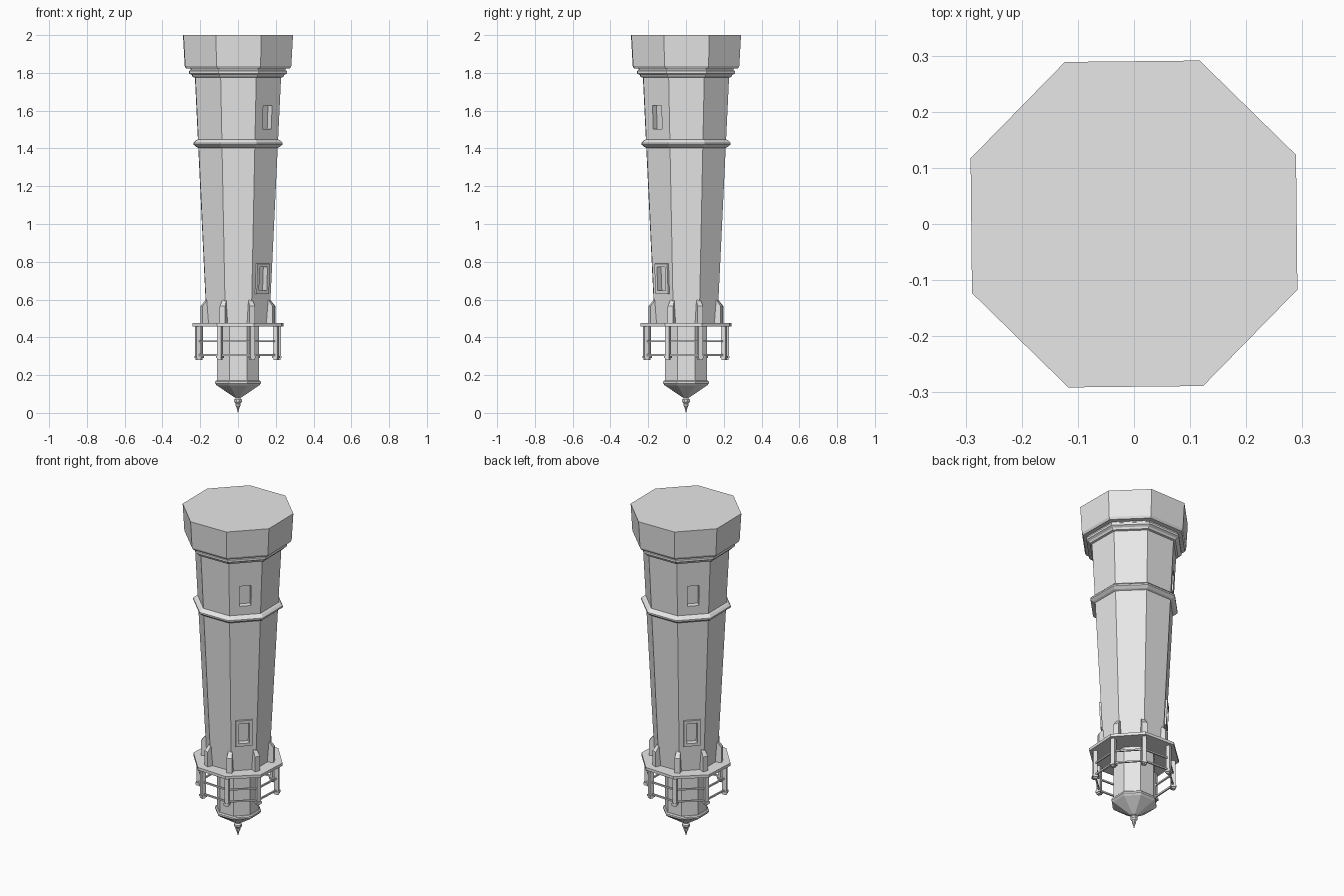
import bpy, bmesh
from math import cos, sin, pi, radians
from mathutils import Matrix

cube = bpy.data.objects.get("Cube")
if cube:
    bpy.data.objects.remove(cube, do_unlink=True)

stone = bpy.data.materials.new("grey_stone")
stone.use_nodes = True
stone.diffuse_color = (0.8, 0.8, 0.8, 1)
stone.node_tree.nodes["Principled BSDF"].inputs["Base Color"].default_value = (0.8, 0.8, 0.8, 1)

TURN = radians(0.6)        # slight twist of the tower
RAIL_TURN = radians(-3)    # twist of the gallery
STEP = pi / 4


def finish(name, bm):
    bmesh.ops.recalc_face_normals(bm, faces=bm.faces)
    mesh = bpy.data.meshes.new(name)
    bm.to_mesh(mesh)
    bm.free()
    mesh.materials.append(stone)
    obj = bpy.data.objects.new(name, mesh)
    bpy.context.collection.objects.link(obj)
    return obj


def octagon_stack(name, profile, turn=TURN):
    """Closed eight-sided body from (half width across flats, height) pairs."""
    bm = bmesh.new()
    rings = []
    for width, z in profile:
        r = width / cos(pi / 8)
        rings.append([bm.verts.new((r * cos(turn + (i + 0.5) * STEP),
                                    r * sin(turn + (i + 0.5) * STEP), z)) for i in range(8)])
    for a, b in zip(rings, rings[1:]):
        for i in range(8):
            j = (i + 1) % 8
            bm.faces.new((a[i], a[j], b[j], b[i]))
    bm.faces.new(rings[0])
    bm.faces.new(rings[-1])
    return finish(name, bm)


def add_box(bm, angle, radius, z, size, tilt=0, shift=(0, 0, 0)):
    """Box with size (radial, sideways, up), placed outward at an angle."""
    m = (Matrix.Rotation(angle, 4, 'Z') @ Matrix.Translation((radius, 0, z))
         @ Matrix.Rotation(tilt, 4, 'Y') @ Matrix.Translation(shift)
         @ Matrix.Diagonal((*size, 1)))
    bmesh.ops.create_cube(bm, size=1, matrix=m)


def wall(z):
    return 0.165 + 0.0475 * (z - 0.47)


# Tower: wide foot, mouldings, tapering shaft and belt
tower = octagon_stack("tower", [
    (0.29, 2.0), (0.281, 1.837), (0.274, 1.824), (0.25, 1.822), (0.25, 1.815),
    (0.257, 1.81), (0.257, 1.797), (0.244, 1.789), (0.238, 1.778),
    (wall(1.775), 1.775), (wall(1.448), 1.448), (0.222, 1.443), (0.235, 1.43),
    (0.235, 1.421), (0.22, 1.408), (wall(1.403), 1.403), (wall(0.465), 0.465)])

# Window recesses and frames on two opposite slanting faces
TILT = 0.0475
cut, frames = bmesh.new(), bmesh.new()
for angle in (TURN - STEP, TURN + 3 * STEP):
    add_box(cut, angle, wall(1.565), 1.565, (0.06, 0.066, 0.125), TILT)
    add_box(cut, angle, wall(0.71), 0.71, (0.04, 0.058, 0.125), TILT)
    for s in (-1, 1):
        add_box(frames, angle, wall(0.71), 0.71, (0.022, 0.018, 0.16), TILT, (0, s * 0.038, 0))
        add_box(frames, angle, wall(0.71), 0.71, (0.022, 0.058, 0.018), TILT, (0, 0, s * 0.071))
finish("lower_window_frames", frames)
cutter = finish("window_cutter", cut)
cutter.hide_render = True
mod = tower.modifiers.new("windows", 'BOOLEAN')
mod.operation, mod.solver, mod.object = 'DIFFERENCE', 'EXACT', cutter
bpy.context.view_layer.objects.active = tower
bpy.ops.object.modifier_apply(modifier=mod.name)
bpy.data.objects.remove(cutter, do_unlink=True)

# Brackets on the shaft corners, sloping back to the wall
bm = bmesh.new()
for i in range(8):
    rot = Matrix.Rotation(radians(-1) + (i + 0.5) * STEP, 4, 'Z')
    outline = [(0.165, 0.47), (0.207, 0.47), (0.207, 0.565), (0.18, 0.598), (0.165, 0.598)]
    sides = [[bm.verts.new((x, s * (0.016 if z < 0.58 else 0.011), z)) for x, z in outline]
             for s in (-1, 1)]
    n = len(outline)
    new = [bm.faces.new(side) for side in sides]
    for k in range(n):
        j = (k + 1) % n
        new.append(bm.faces.new((sides[0][k], sides[0][j], sides[1][j], sides[1][k])))
    bmesh.ops.transform(bm, matrix=rot, verts=sides[0] + sides[1])
finish("brackets", bm)

# Gallery deck, posts and rails
octagon_stack("gallery_deck", [(0.237, 0.475), (0.237, 0.458)], RAIL_TURN)
posts, rails = bmesh.new(), bmesh.new()
R = 0.224
for i in range(8):
    corner = RAIL_TURN + (i + 0.5) * STEP
    add_box(posts, corner, R, 0.375, (0.024, 0.024, 0.17))
    add_box(posts, corner, R, 0.296, (0.032, 0.032, 0.012))
    add_box(posts, corner, R, 0.286, (0.022, 0.022, 0.01))
    for z in (0.38, 0.307):
        add_box(rails, corner + STEP / 2, R * cos(pi / 8), z,
                (0.009, 2 * R * sin(pi / 8), 0.009))
finish("gallery_posts", posts)
finish("gallery_rails", rails)

# Lantern room, roof and finial
octagon_stack("lantern_room", [(0.111, 0.46), (0.111, 0.165)])
octagon_stack("roof", [(0.115, 0.172), (0.121, 0.166), (0.121, 0.156), (0.112, 0.146),
                       (0.02, 0.083), (0.012, 0.08)])
octagon_stack("finial", [(0.013, 0.085), (0.013, 0.078), (0.02, 0.07), (0.02, 0.058),
                         (0.012, 0.048), (0.012, 0.036), (0.008, 0.03), (0.001, 0.0)])
